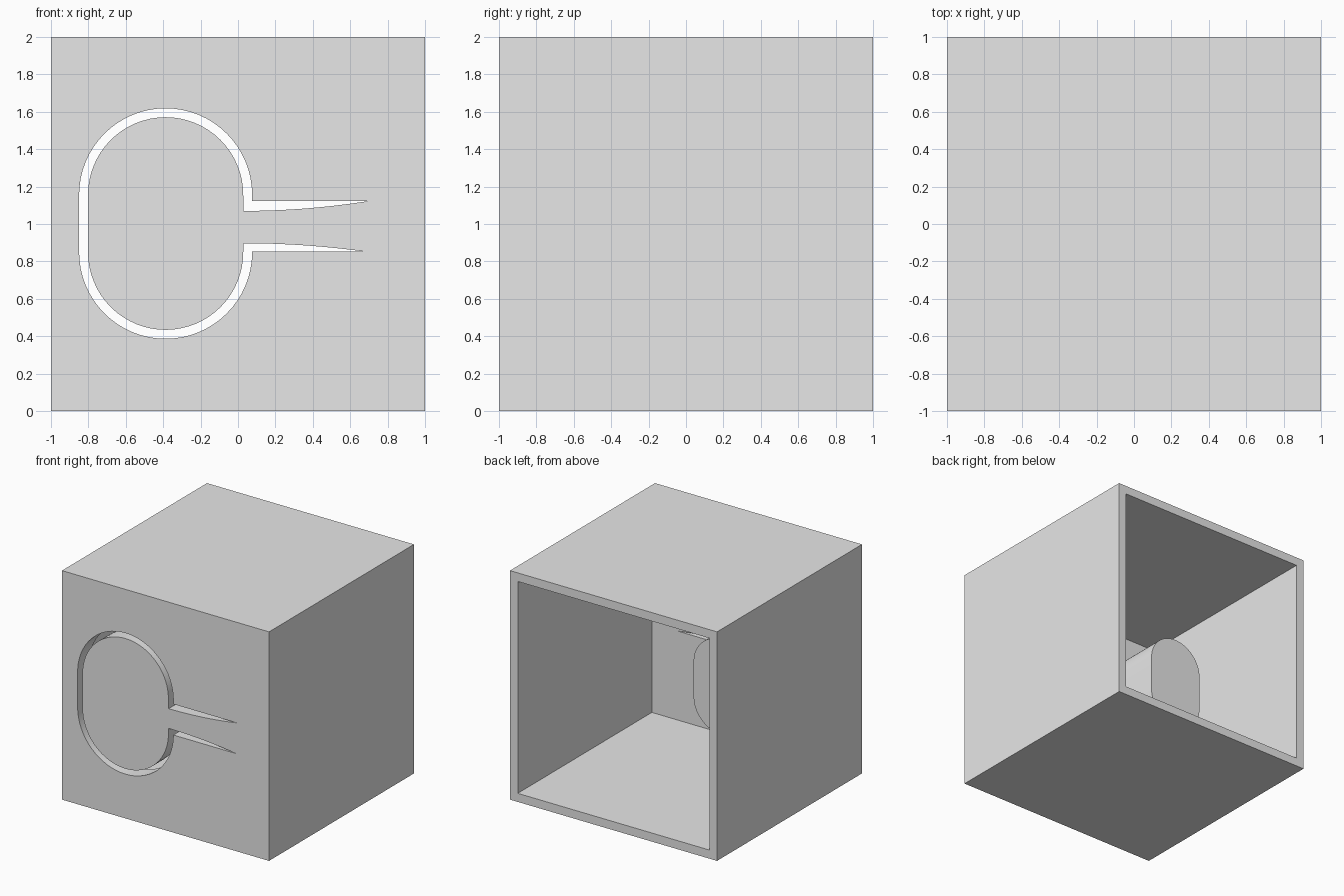
import bpy, bmesh, math

if "Cube" in bpy.data.objects:
    bpy.data.objects.remove(bpy.data.objects["Cube"], do_unlink=True)

grey = bpy.data.materials.new("light_grey")
grey.use_nodes = True
grey.diffuse_color = (0.8, 0.8, 0.8, 1)
grey.node_tree.nodes["Principled BSDF"].inputs["Base Color"].default_value = (0.8, 0.8, 0.8, 1)

WALL = 0.075          # side walls
PANEL_BACK = -0.85    # inner side of the front panel
CX, TOP_Z, LOW_Z = -0.387, 1.156, 0.849   # button arc centres


def prism(name, outline, y0, y1):
    """Extrude an (x, z) outline from y0 to y1."""
    bm = bmesh.new()
    face = bm.faces.new([bm.verts.new((x, y0, z)) for x, z in outline])
    moved = bmesh.ops.extrude_face_region(bm, geom=[face])["geom"]
    bmesh.ops.translate(bm, vec=(0, y1 - y0, 0),
                        verts=[v for v in moved if isinstance(v, bmesh.types.BMVert)])
    bmesh.ops.recalc_face_normals(bm, faces=bm.faces)
    mesh = bpy.data.meshes.new(name)
    bm.to_mesh(mesh)
    bm.free()
    obj = bpy.data.objects.new(name, mesh)
    bpy.context.collection.objects.link(obj)
    mesh.materials.append(grey)
    return obj


def square(half):
    return [(-half, 1 - half), (half, 1 - half), (half, 1 + half), (-half, 1 + half)]


def capsule(radius, steps=32):
    """Upright rounded outline, from upper right over the top to lower right."""
    arc = [math.pi * i / steps for i in range(steps + 1)]
    top = [(CX + radius * math.cos(a), TOP_Z + radius * math.sin(a)) for a in arc]
    low = [(CX - radius * math.cos(a), LOW_Z - radius * math.sin(a)) for a in arc]
    return top + low


def arm_edge(tip_x, z0, z1, steps=16):
    """Curved edge of the spring arm, from the button out to the tip."""
    return [(0.03 + (tip_x - 0.03) * i / steps, z0 + (z1 - z0) * (i / steps) ** 2)
            for i in range(steps + 1)]


def cut(target, cutter):
    cutter.hide_render = True
    mod = target.modifiers.new("cut", "BOOLEAN")
    mod.operation, mod.solver, mod.object = "DIFFERENCE", "EXACT", cutter
    bpy.context.view_layer.objects.active = target
    bpy.ops.object.modifier_apply(modifier=mod.name)
    bpy.data.objects.remove(cutter, do_unlink=True)


def smooth(obj):
    bpy.ops.object.select_all(action="DESELECT")
    obj.select_set(True)
    bpy.context.view_layer.objects.active = obj
    bpy.ops.object.shade_smooth_by_angle(angle=math.radians(30))


# Housing: box open at the back
housing = prism("housing", square(1), -1, 1)
cut(housing, prism("cavity_cutter", square(1 - WALL), PANEL_BACK, 1.2))

# Slot around the button and along both sides of its spring arm
slot = [(0.075, 1.122)] + capsule(0.4625) + [(0.075, 0.852)]
slot += arm_edge(0.683, 0.897, 0.852)[::-1]
slot += capsule(0.415)[::-1]
slot += arm_edge(0.693, 1.07, 1.122)
cut(housing, prism("slot_cutter", slot, -1.2, PANEL_BACK + 0.1))
smooth(housing)

# Plunger: rounded post behind the button
plunger = prism("plunger", capsule(0.26), PANEL_BACK - 0.01, 0.076)
smooth(plunger)
